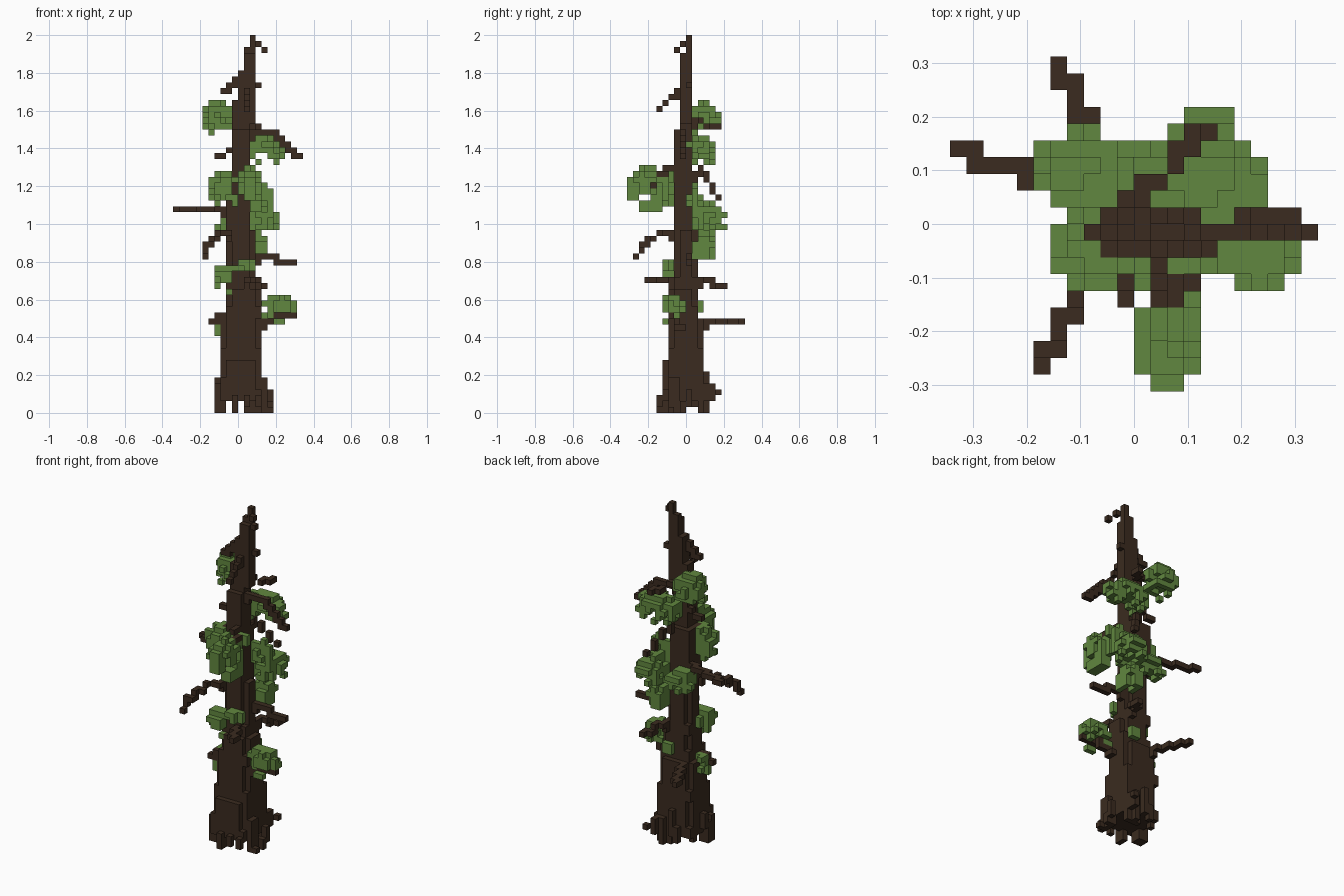
import bpy
import bmesh
import random
from mathutils import Vector

VOXEL = 1 / 32
rng = random.Random(4)

if "Cube" in bpy.data.objects:
    bpy.data.objects.remove(bpy.data.objects["Cube"], do_unlink=True)


def make_material(name, colour):
    mat = bpy.data.materials.new(name)
    mat.use_nodes = True
    mat.diffuse_color = (*colour, 1)
    shader = next(n for n in mat.node_tree.nodes if n.type == "BSDF_PRINCIPLED")
    shader.inputs["Base Color"].default_value = (*colour, 1)
    shader.inputs["Roughness"].default_value = 0.9
    return mat


bark = make_material("dark bark", (0.043, 0.024, 0.014))
leaf = make_material("leaf green", (0.12, 0.245, 0.05))

occupied = set()   # every filled cell of the whole tree
parts = []         # (name, cells, material)


def add_part(name, cells, material):
    """Keep only cells that no earlier part has taken."""
    fresh = {c for c in cells if c not in occupied and c[2] >= 0}
    occupied.update(fresh)
    parts.append((name, fresh, material))


def box(x0, x1, y0, y1, z0, z1):
    return {(x, y, z) for x in range(x0, x1)
            for y in range(y0, y1) for z in range(z0, z1)}


def limb(points):
    """Stepped cells along a polyline."""
    cells = set()
    for a, b in zip(points, points[1:]):
        a, b = Vector(a), Vector(b)
        steps = int(sum(abs(d) for d in b - a))
        for i in range(steps + 1):
            cells.add(tuple(round(v) for v in a.lerp(b, i / steps)))
    return cells


def reach(cell, centre, radii):
    """Squared distance from the centre, measured in radii."""
    return sum(((v + 0.5 - c) / r) ** 2 for v, c, r in zip(cell, centre, radii))


def clump(centre, radii):
    """Ragged cap of leaf cells, hollow underneath."""
    cells = set()
    low = [int(c - r) - 1 for c, r in zip(centre, radii)]
    high = [int(c + r) + 2 for c, r in zip(centre, radii)]
    hollow = (centre[0], centre[1], centre[2] - radii[2] * 0.7)
    inner = [r * 0.68 for r in radii]
    for cell in sorted(box(low[0], high[0], low[1], high[1], low[2], high[2])):
        distance = reach(cell, centre, radii)
        solid = 0.85 if cell[2] > centre[2] else 0.55
        if reach(cell, hollow, inner) < 0.95:
            continue
        if distance < solid or (distance < 1.1 and rng.random() < 0.55):
            cells.add(cell)
    return cells


# Trunk: stacked sections (bottom, top, x range, y range) with cut corners
sections = [
    (2, 9, -3, 4, -4, 3), (9, 16, -3, 4, -3, 3), (16, 21, -2, 4, -3, 2),
    (21, 31, -2, 3, -2, 2), (31, 41, -2, 2, -2, 2), (41, 48, -1, 2, -2, 1),
    (48, 53, -1, 2, -1, 1), (53, 58, 0, 3, -1, 1), (58, 62, 1, 3, 0, 1),
    (62, 64, 2, 3, 0, 1),
]
trunk = set()
for bottom, top, x0, x1, y0, y1 in sections:
    section = box(x0, x1, y0, y1, bottom, top)
    if top < 32:
        for x in (x0, x1 - 1):
            for y in (y0, y1 - 1):
                section -= box(x, x + 1, y, y + 1, bottom + 2, top)
    trunk |= section
# loose ends and bark ridges
trunk |= {(3, -1, 62), (4, -2, 61), (3, 0, 55)}
trunk |= box(1, 3, -1, 0, 58, 61) | box(2, 3, -1, 1, 49, 53)
add_part("trunk", trunk, bark)

# Roots: uneven strips around the foot, only some of them reaching the ground
roots = set()
for x in range(-4, 6):
    for y in range(-5, 5):
        spread = reach((x, y, 0), (0.7, -0.6, 0.5), (4.9, 4.6, 1))
        if 0.4 < spread < 1.05 and rng.random() < 0.6:
            bottom = rng.choice((0, 0, 1, 2, 3))
            top = rng.randint(4, 9) if spread < 0.85 else rng.randint(2, 5)
            roots |= box(x, x + 1, y, y + 1, bottom, 3 if y == -5 else top)
roots |= box(4, 6, -1, 0, 0, 2) | box(3, 4, 3, 5, 2, 5) | {(4, 5, 3), (5, -3, 0)}
add_part("roots", roots, bark)

# Branches, from the trunk to the tip
branches = {
    "long_right_branch": [(-3, 1, 34), (-11, 4, 34)],
    "front_right_branch": [(-2, -3, 30), (-5, -7, 29), (-6, -9, 26)],
    "back_right_branch": [(-2, 3, 15), (-5, 9, 15)],
    "left_branch": [(3, 0, 26), (9, 0, 25)],
    "upper_left_branch": [(2, -1, 47), (5, -1, 47), (10, -1, 43)],
    "top_right_branch": [(0, -1, 56), (-3, -1, 54)],
    "top_front_branch": [(1, -2, 54), (1, -5, 51)],
    "front_branch": [(1, -2, 42), (2, -7, 38)],
    "back_left_branch": [(1, 2, 41), (4, 5, 36)],
    "low_front_branch": [(1, -3, 22), (3, -7, 22)],
    "low_back_branch": [(2, 2, 22), (4, 6, 21)],
    "low_left_branch": [(3, -1, 14), (7, -3, 16), (9, -3, 16)],
    "high_back_branch": [(0, 1, 49), (3, 5, 48)],
    "stub_branch": [(-1, 0, 44), (-4, 0, 43)],
    "low_stub_branch": [(-3, -2, 16), (-5, -2, 15)],
}
for name, points in branches.items():
    # thicken the joint with the trunk
    x, y, z = points[0]
    add_part(name, limb(points) | {(x, y, z - 1)}, bark)

# Foliage clumps: centre and radii
clumps = {
    "top_right_leaves": ((-3.2, 3, 49.7), (2.8, 2.5, 3.2)),
    "upper_left_leaves": ((4, 2.6, 44.3), (4.3, 2.4, 2.9)),
    "middle_right_leaves": ((-2.6, -1.9, 37.5), (2.5, 2.2, 3.7)),
    "middle_back_leaves": ((4.3, 3.8, 32.8), (2.5, 3.1, 2.8)),
    "middle_left_leaves": ((4, 1.5, 36), (2.2, 1.2, 2.5)),
    "back_collar_leaves": ((-1, 3, 31.5), (2.5, 1.9, 3)),
    "lower_back_leaves": ((3.5, 3, 27.5), (1.7, 2.2, 3)),
    "low_left_leaves": ((7, -2.2, 17.4), (2.7, 2, 2.9)),
    "low_right_leaves": ((-2.7, -2.2, 22.5), (1.7, 1.9, 3.2)),
    "small_right_leaves": ((-3, -0.6, 15.2), (1.3, 1.6, 2.3)),
    "small_front_leaves": ((1.5, -2.6, 24.7), (2.2, 1.4, 1.5)),
    "small_back_leaves": ((2, 2.2, 17), (1.5, 1.1, 2)),
}
for name, (centre, radii) in clumps.items():
    add_part(name, clump(centre, radii), leaf)

# Front clump droops from the branch tip, fuller on its left side
front = clump((2, -6.7, 38), (2.2, 3.4, 3.8))
front -= box(-1, 2, -11, -2, 33, 37)
front |= box(1, 3, -10, -8, 36, 40) | box(2, 4, -8, -4, 34, 36)
front |= box(0, 4, -3, -2, 39, 41)
add_part("front_leaves", front, leaf)


def build(name, cells, material):
    """Turn cells into blocks, leaving out faces shared by neighbours."""
    bm = bmesh.new()
    for cell in sorted(cells):
        for axis in range(3):
            for side in (0, 1):
                near = list(cell)
                near[axis] += 1 if side else -1
                if tuple(near) in occupied:
                    continue
                u, v = (axis + 1) % 3, (axis + 2) % 3
                corners = []
                for du, dv in ((0, 0), (1, 0), (1, 1), (0, 1)):
                    p = Vector(cell)
                    p[axis] += side
                    p[u] += du
                    p[v] += dv
                    corners.append(bm.verts.new(p * VOXEL))
                bm.faces.new(corners if side else corners[::-1])
    bmesh.ops.remove_doubles(bm, verts=bm.verts[:], dist=VOXEL / 100)
    mesh = bpy.data.meshes.new(name)
    bm.to_mesh(mesh)
    bm.free()
    mesh.materials.append(material)
    bpy.context.collection.objects.link(bpy.data.objects.new(name, mesh))


for part in parts:
    build(*part)
